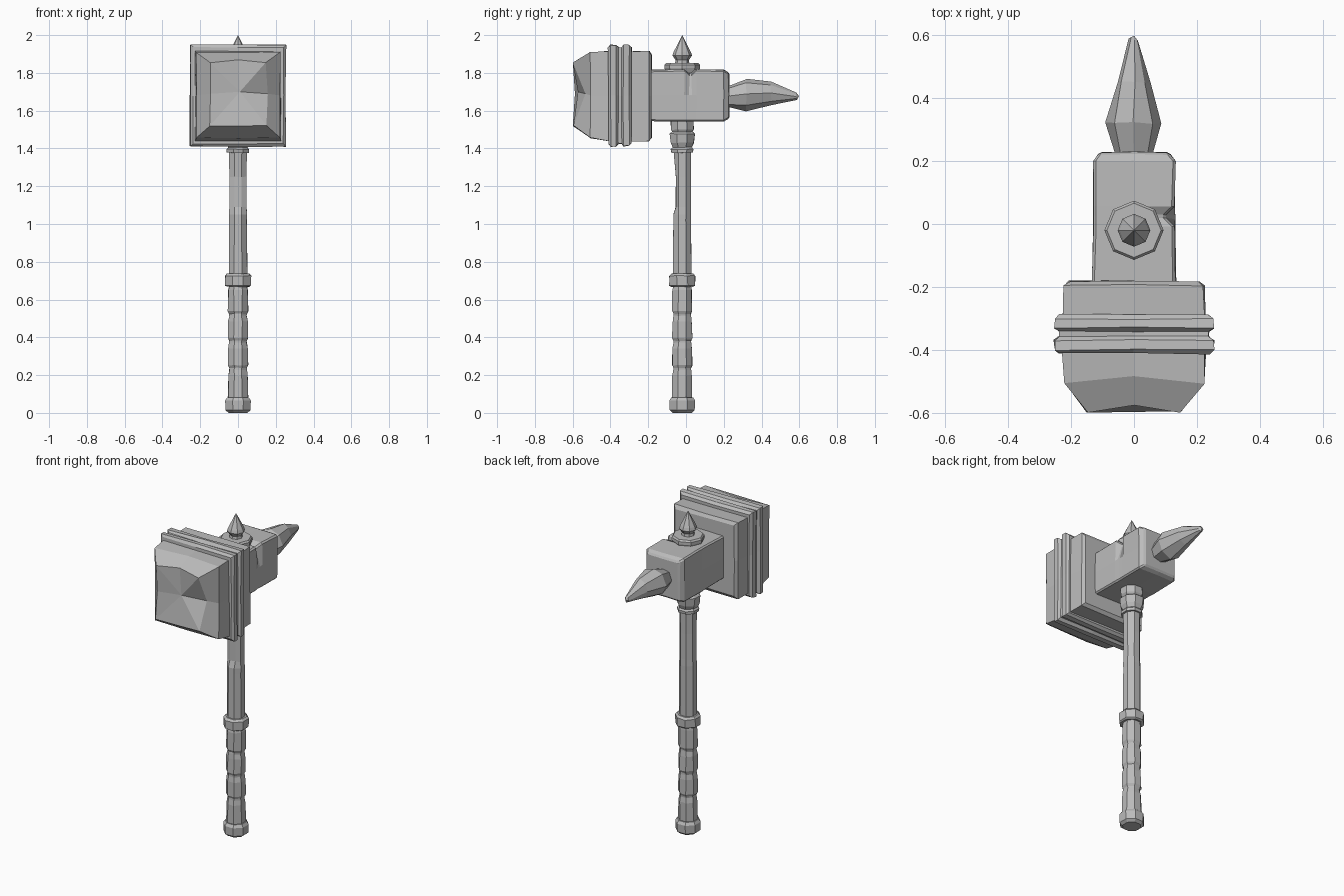
import bpy, bmesh, math, random
from mathutils import Vector

random.seed(4)
cube = bpy.data.objects.get("Cube")
if cube:
    bpy.data.objects.remove(cube, do_unlink=True)

GREY = (0.5, 0.5, 0.5)
stone = bpy.data.materials.new("plain grey")
stone.use_nodes = True
stone.diffuse_color = (*GREY, 1)
stone.node_tree.nodes["Principled BSDF"].inputs["Base Color"].default_value = (*GREY, 1)

AXIS_Y = -0.02  # the handle sits slightly forward of centre


def loft(name, rings, jitter=0.0, start_tip=None, end_tip=None, bevel=0.0):
    """Skin a list of point rings; each end closes flat or onto a tip point."""
    bm = bmesh.new()
    rows = []
    for ring in rings:
        rows.append([bm.verts.new([c + random.uniform(-jitter, jitter) for c in p]) for p in ring])
    n = len(rows[0])
    for a, b in zip(rows, rows[1:]):
        for i in range(n):
            j = (i + 1) % n
            bm.faces.new((a[i], a[j], b[j], b[i]))
    for row, tip in ((rows[0], start_tip), (rows[-1], end_tip)):
        if tip is None:
            bm.faces.new(row)
        else:
            t = bm.verts.new(tip)
            for i in range(n):
                bm.faces.new((row[i], row[(i + 1) % n], t))
    bmesh.ops.recalc_face_normals(bm, faces=bm.faces[:])
    mesh = bpy.data.meshes.new(name)
    bm.to_mesh(mesh)
    bm.free()
    mesh.materials.append(stone)
    obj = bpy.data.objects.new(name, mesh)
    bpy.context.collection.objects.link(obj)
    if bevel:
        mod = obj.modifiers.new("worn edges", "BEVEL")
        mod.width = bevel
        mod.segments = 1
        mod.limit_method = "ANGLE"
        mod.angle_limit = math.radians(50)
    return obj


def rect(y, hx, z0, z1):
    """Eight points round a rectangle: top-right corner first, then clockwise."""
    m = (z0 + z1) / 2
    return [Vector(p) for p in ((hx, y, z1), (hx, y, m), (hx, y, z0), (0, y, z0),
                                (-hx, y, z0), (-hx, y, m), (-hx, y, z1), (0, y, z1))]


def turned(name, profile, jitter=0.0, flats=True, **kw):
    """Eight-sided turned part round the handle axis from (radius, z) pairs."""
    k = 1 / math.cos(math.pi / 8) if flats else 1
    turn = math.pi / 8 if flats else 0
    rings = []
    for r, z in profile:
        rings.append([Vector((r * k * math.cos(turn + i * math.pi / 4),
                              AXIS_Y + r * k * math.sin(turn + i * math.pi / 4), z))
                      for i in range(8)])
    return loft(name, rings, jitter, **kw)


# Striking block with a chipped face
face = rect(-0.597, 0.148, 1.52, 1.855)
face[1] = Vector((0.16, -0.53, 1.69))
face[5].y = -0.59
face[7] += Vector((0, 0.02, 0.012))
block = [face, rect(-0.505, 0.222, 1.455, 1.91), rect(-0.41, 0.226, 1.44, 1.915),
         rect(-0.29, 0.226, 1.44, 1.915), rect(-0.195, 0.222, 1.44, 1.915),
         rect(-0.182, 0.205, 1.46, 1.895)]
block[1][7].y = -0.485
loft("striking_block", block, 0.003, start_tip=(0.01, -0.572, 1.7))

# Double raised band round the block
band = [(-0.412, 0.24), (-0.4, 0.253), (-0.37, 0.253), (-0.357, 0.238),
        (-0.342, 0.238), (-0.33, 0.253), (-0.302, 0.25), (-0.288, 0.235)]
loft("block_bands", [rect(y, h, 1.68 - h - 0.016, 1.68 + h + 0.016) for y, h in band], 0.003)

# Neck of the head, with a chip in the upper left edge
neck = [rect(y, h, 1.68 - v, 1.68 + v) for y, h, v in
        ((-0.2, 0.133, 0.135), (-0.01, 0.13, 0.138), (0.025, 0.13, 0.138),
         (0.055, 0.13, 0.138), (0.2, 0.131, 0.137), (0.228, 0.11, 0.122))]
neck[2][0] += Vector((-0.035, 0, -0.03))
loft("head_neck", neck, 0.002, bevel=0.008)

# Rear spike
spike = []
for y, hx, hz, zc in ((0.215, 0.055, 0.055, 1.675), (0.32, 0.088, 0.085, 1.685),
                      (0.45, 0.052, 0.06, 1.69), (0.585, 0.016, 0.02, 1.677)):
    spike.append([Vector((hx * math.cos(i * math.pi / 4), y, zc + hz * math.sin(i * math.pi / 4)))
                  for i in range(8)])
loft("rear_spike", spike, 0.004, end_tip=(0, 0.598, 1.677))

# Top finial: octagonal plate and pointed stud
turned("finial_plate", [(0.085, 1.8), (0.094, 1.825), (0.094, 1.842), (0.086, 1.852)], flats=False)
turned("finial_point", [(0.04, 1.84), (0.035, 1.868), (0.052, 1.892), (0.046, 1.91)],
       flats=False, end_tip=(0, AXIS_Y, 2.0))

# Collar under the head
turned("upper_collar", [(0.06, 1.56), (0.06, 1.5), (0.054, 1.488), (0.066, 1.478),
                        (0.062, 1.43), (0.05, 1.405), (0.06, 1.395), (0.058, 1.378)], 0.002)

# Shaft, worn away on the front above a small step
shaft = turned("shaft", [(0.049, 0.7), (0.047, 1.02), (0.047, 1.05), (0.046, 1.09),
                         (0.045, 1.25), (0.047, 1.4)], 0.001)
for v in shaft.data.vertices:
    if 1.06 < v.co.z < 1.3 and v.co.y < AXIS_Y - 0.03:
        v.co.y += 0.012

# Wrapped grip: four bulging segments with grooves between
grip = []
for low, high in ((0.07, 0.228), (0.238, 0.372), (0.382, 0.515), (0.525, 0.68)):
    grip += [(0.046, low), (0.053, low + 0.014), (0.051, high - 0.03), (0.046, high)]
turned("wrapped_grip", grip, 0.002)

# Grip ring and pommel
turned("grip_ring", [(0.058, 0.668), (0.068, 0.675), (0.069, 0.725), (0.058, 0.737)], 0.002)
turned("pommel", [(0.05, 0.0), (0.066, 0.014), (0.068, 0.065), (0.058, 0.082)])
